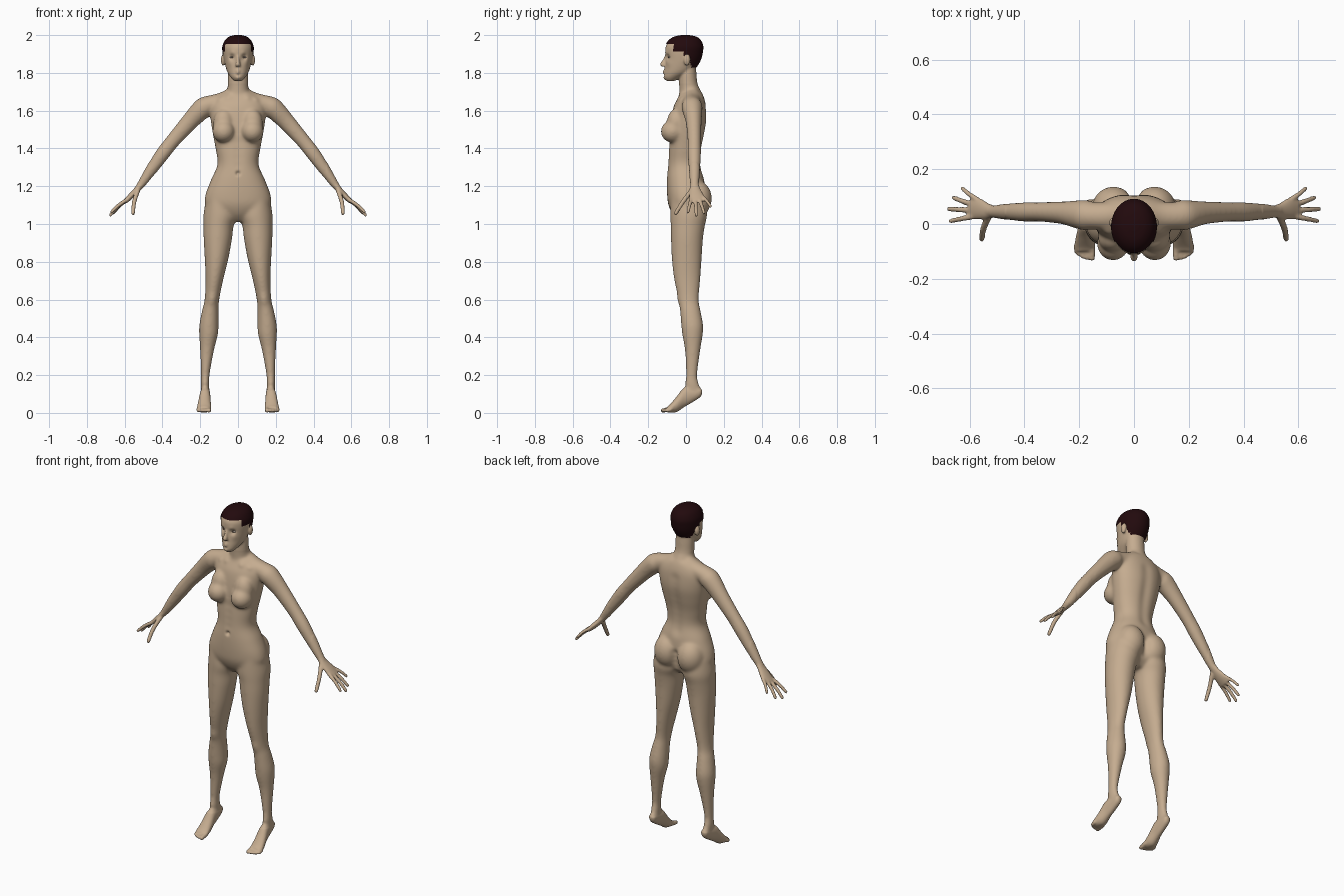
import bpy, bmesh, math
from mathutils import Vector, Matrix

X, Y, Z = Vector((1, 0, 0)), Vector((0, 1, 0)), Vector((0, 0, 1))


def material(name, rgb):
    m = bpy.data.materials.new(name)
    m.diffuse_color = (*rgb, 1)
    return m


SKIN = material("skin", (0.56, 0.415, 0.28))
HAIR = material("dark_hair", (0.016, 0.003, 0.004))
WHITE = material("eye_white", (0.6, 0.52, 0.45))
IRIS = material("iris", (0.06, 0.03, 0.02))


def finish(bm, name, mat):
    bmesh.ops.recalc_face_normals(bm, faces=bm.faces)
    me = bpy.data.meshes.new(name)
    bm.to_mesh(me)
    bm.free()
    me.materials.append(mat)
    me.polygons.foreach_set("use_smooth", [True] * len(me.polygons))
    ob = bpy.data.objects.new(name, me)
    bpy.context.collection.objects.link(ob)
    return ob


def spline(pts, sub):
    """Catmull-Rom through tuples of numbers."""
    out = []
    for i in range(len(pts) - 1):
        a, b, c, d = pts[max(i - 1, 0)], pts[i], pts[i + 1], pts[min(i + 2, len(pts) - 1)]
        for k in range(sub):
            t = k / sub
            out.append([0.5 * (2 * q + (r - p) * t + (2 * p - 5 * q + 4 * r - s) * t * t
                               + (3 * q - p - 3 * r + s) * t ** 3)
                        for p, q, r, s in zip(a, b, c, d)])
    return out + [list(pts[-1])]


def loft(bm, pts, ref, axis=None, mirror=False, n=32, sub=6, power=1.0):
    """Skin oval rings (x, y, z, radius along ref, other radius) along a path."""
    path = spline(pts, sub)
    for sx in ((1, -1) if mirror else (1,)):
        rings = []
        for i, p in enumerate(path):
            c = Vector(p[:3])
            t = axis or (Vector(path[min(i + 1, len(path) - 1)][:3])
                         - Vector(path[max(i - 1, 0)][:3])).normalized()
            u = (ref - t * ref.dot(t)).normalized()
            w = t.cross(u)
            ring = []
            for k in range(n):
                a = 2 * math.pi * k / n
                ca, sa = math.cos(a), math.sin(a)
                ca = math.copysign(abs(ca) ** power, ca)
                sa = math.copysign(abs(sa) ** power, sa)
                v = c + u * ca * max(p[3], .002) + w * sa * max(p[4], .002)
                ring.append(bm.verts.new((v.x * sx, v.y, v.z)))
            rings.append(ring)
        for r, s in zip(rings, rings[1:]):
            for k in range(n):
                bm.faces.new((r[k], r[(k + 1) % n], s[(k + 1) % n], s[k]))
        bm.faces.new(rings[0])
        bm.faces.new(rings[-1])


def level(rows):
    """(z, x centre, x radius, front y, back y) -> loft sections."""
    return [(x, (f + b) / 2, z, rx, (b - f) / 2) for z, x, rx, f, b in rows]


def ball(bm, c, r, mirror=True):
    for sx in ((1, -1) if mirror else (1,)):
        bmesh.ops.create_uvsphere(bm, u_segments=32, v_segments=20, radius=1, matrix=Matrix.Translation(
            (c[0] * sx, c[1], c[2])) @ Matrix.Diagonal((*r, 1)))


def digit(bm, a, m, b, r, ref):
    tip = Vector(b) + (Vector(b) - Vector(m)).normalized() * -r * .4
    loft(bm, [(*a, r * 1.1, r * 1.1), (*m, r, r), (*tip, r * .85, r * .85), (*b, r * .35, r * .35)],
         ref, mirror=True, n=14, sub=4)


body = bmesh.new()
# torso
loft(body, level([(1.012, 0, .05, -.035, .05), (1.05, 0, .12, -.07, .085), (1.1, 0, .172, -.093, .1),
                  (1.156, 0, .172, -.1, .102), (1.236, 0, .142, -.101, .096), (1.315, 0, .109, -.096, .079),
                  (1.395, 0, .118, -.092, .083), (1.47, 0, .132, -.086, .098), (1.545, 0, .144, -.08, .11),
                  (1.62, 0, .148, -.066, .107), (1.665, 0, .125, -.045, .097), (1.695, 0, .08, -.03, .085)]),
     X, Z, n=48, power=.9)
# neck and shoulder slope
loft(body, level([(1.62, 0, .07, -.04, .09), (1.69, 0, .06, -.036, .084), (1.74, 0, .054, -.037, .062),
                  (1.8, 0, .053, -.036, .055), (1.86, 0, .05, -.03, .05)]), X, Z)
loft(body, [(.03, .035, 1.675, .045, .048), (.09, .03, 1.65, .05, .045), (.165, .03, 1.628, .05, .05)],
     Y, mirror=True)
# breasts and buttocks
ball(body, (.076, -.07, 1.49), (.06, .064, .06))
ball(body, (.076, -.052, 1.535), (.055, .05, .075))
ball(body, (.075, .06, 1.135), (.078, .077, .095))
# legs
loft(body, level([(1.13, .1, .07, -.08, .1), (1.05, .094, .089, -.084, .112), (.99, .103, .08, -.081, .1),
                  (.918, .107, .075, -.08, .09), (.81, .114, .062, -.075, .083), (.705, .125, .047, -.063, .076),
                  (.6, .138, .039, -.04, .068), (.54, .147, .044, -.032, .078), (.467, .154, .051, -.026, .091),
                  (.414, .156, .05, -.02, .089), (.33, .164, .037, -.006, .076), (.2, .173, .023, .0, .06),
                  (.15, .174, .023, -.006, .07), (.1, .173, .02, .02, .075)]), X, Z, mirror=True)
# feet, raised on the toes
loft(body, [(.172, .086, .115, .008, .012), (.172, .074, .11, .02, .028), (.173, .03, .097, .025, .044),
            (.175, -.01, .083, .029, .053), (.178, -.05, .045, .035, .041), (.18, -.083, .024, .038, .023),
            (.181, -.1, .018, .034, .015)], X, -Y, mirror=True)
for i, (x, y) in enumerate([(.154, -.134), (.172, -.131), (.186, -.126), (.199, -.118), (.211, -.108)]):
    r = .0125 if i == 0 else .0095
    digit(body, (x, -.08, .022), (x, y + .025, .015), (x, y, .011), r, X)
# arms
loft(body, [(.15, .03, 1.63, .05, .045), (.175, .032, 1.62, .056, .055), (.205, .035, 1.595, .052, .053),
            (.26, .041, 1.537, .042, .046), (.345, .044, 1.44, .036, .039), (.4, .044, 1.37, .036, .038),
            (.46, .045, 1.285, .03, .031), (.515, .045, 1.207, .022, .02), (.53, .045, 1.19, .022, .017)],
     Y, mirror=True)
# hands
loft(body, [(.505, .045, 1.22, .02, .018), (.535, .047, 1.182, .029, .016), (.57, .056, 1.145, .04, .015),
            (.596, .06, 1.12, .041, .012)], Y, mirror=True)
for a, b, r in [((.582, .028, 1.132), (.673, .01, 1.06), .0098), ((.588, .05, 1.127), (.68, .055, 1.043), .01),
                ((.582, .07, 1.132), (.662, .097, 1.054), .0098), ((.57, .088, 1.145), (.63, .133, 1.089), .009)]:
    mid = [(p + q) / 2 + d for p, q, d in zip(a, b, (.004, 0, .004))]
    digit(body, a, mid, b, r, Y)
digit(body, (.53, .03, 1.178), (.55, -.018, 1.115), (.556, -.058, 1.05), .0118, X)
# head, nose and ears
head = [(1.757, 0, .02, -.103, -.06), (1.775, 0, .037, -.116, -.025), (1.8, 0, .054, -.115, .025),
        (1.83, 0, .065, -.111, .055), (1.87, 0, .074, -.108, .077), (1.91, 0, .079, -.11, .086),
        (1.94, 0, .078, -.107, .087), (1.97, 0, .064, -.088, .074), (1.988, 0, .042, -.06, .05),
        (1.996, 0, .014, -.022, .012)]
loft(body, level(head), X, Z, n=48)
loft(body, [(0, -.1, 1.892, .008, .012), (0, -.111, 1.87, .008, .012), (0, -.122, 1.847, .013, .016),
            (0, -.118, 1.834, .014, .012)], X, Z, n=20)
ball(body, (.079, .005, 1.868), (.012, .017, .03))

raw = finish(body, "raw_body", SKIN)

# fuse the parts into one skin
mod = raw.modifiers.new("fuse", 'REMESH')
mod.mode = 'VOXEL'
mod.voxel_size = .005
fused = bpy.data.meshes.new_from_object(raw.evaluated_get(bpy.context.evaluated_depsgraph_get()))
bpy.data.objects.remove(raw)
bm = bmesh.new()
bm.from_mesh(fused)
bpy.data.meshes.remove(fused)
soft = [v for v in bm.verts if abs(v.co.x) < .47 and .12 < v.co.z < 1.74]
for verts, times in ((list(bm.verts), 3), (soft, 22)):
    for _ in range(times):
        bmesh.ops.smooth_vert(bm, verts=verts, factor=.5, use_axis_x=True, use_axis_y=True, use_axis_z=True)

# soft dents and bumps: centre, radius, push along y
dents = [(.032, -.098, 1.884, .015, .013), (.03, -.105, 1.905, .014, -.003), (.045, -.09, 1.853, .02, -.004),
         (0, -.116, 1.812, .011, -.006), (0, -.116, 1.801, .010, -.006), (0, -.12, 1.8065, .004, .004),
         (0, -.115, 1.788, .008, .004), (0, -.116, 1.772, .013, -.004), (0, -.1, 1.268, .011, .014),
         (.137, -.04, .6, .03, -.006), (.05, -.03, 1.665, .018, -.006), (.1, -.03, 1.665, .018, -.006)]
dents += [(0, .095, 1.28 + .04 * i, .03, -.006) for i in range(9)]
dents += [(0, -.09, 1.31 + .04 * i, .025, .003) for i in range(4)]
dents += [(0, .11, 1.06 + .03 * i, .02, -.012) for i in range(4)]
for v in bm.verts:
    x, y, z = abs(v.co.x), v.co.y, v.co.z
    for cx, cy, cz, r, push in dents:
        if abs(z - cz) < 2.5 * r:
            d = (x - cx) ** 2 + (y - cy) ** 2 + (z - cz) ** 2
            v.co.y += push * math.exp(-d / (r * r))
finish(bm, "body", SKIN)

# short hair: the skull grown slightly and trimmed along the hairline
bm = bmesh.new()
loft(bm, level([(z + .004, x, r + .004, f - .003, b + .004) for z, x, r, f, b in head]), X, Z, n=96, sub=8)


def hairline(y):
    for limit, z in ((-.066, 1.95), (-.012, 1.913), (.004, 1.888), (.022, 1.872), (.03, 1.84)):
        if y < limit:
            return z
    return 1.808


bald = [f for f in bm.faces if f.calc_center_median().z < hairline(f.calc_center_median().y)]
bmesh.ops.delete(bm, geom=bald, context='FACES')
finish(bm, "hair", HAIR)

# eyes
for name, mat, c, r in (("eyes", WHITE, (.032, -.084, 1.883), (.013, .01, .0055)),
                        ("irises", IRIS, (.032, -.0905, 1.883), (.0048, .0045, .0048))):
    bm = bmesh.new()
    ball(bm, c, r)
    finish(bm, name, mat)
